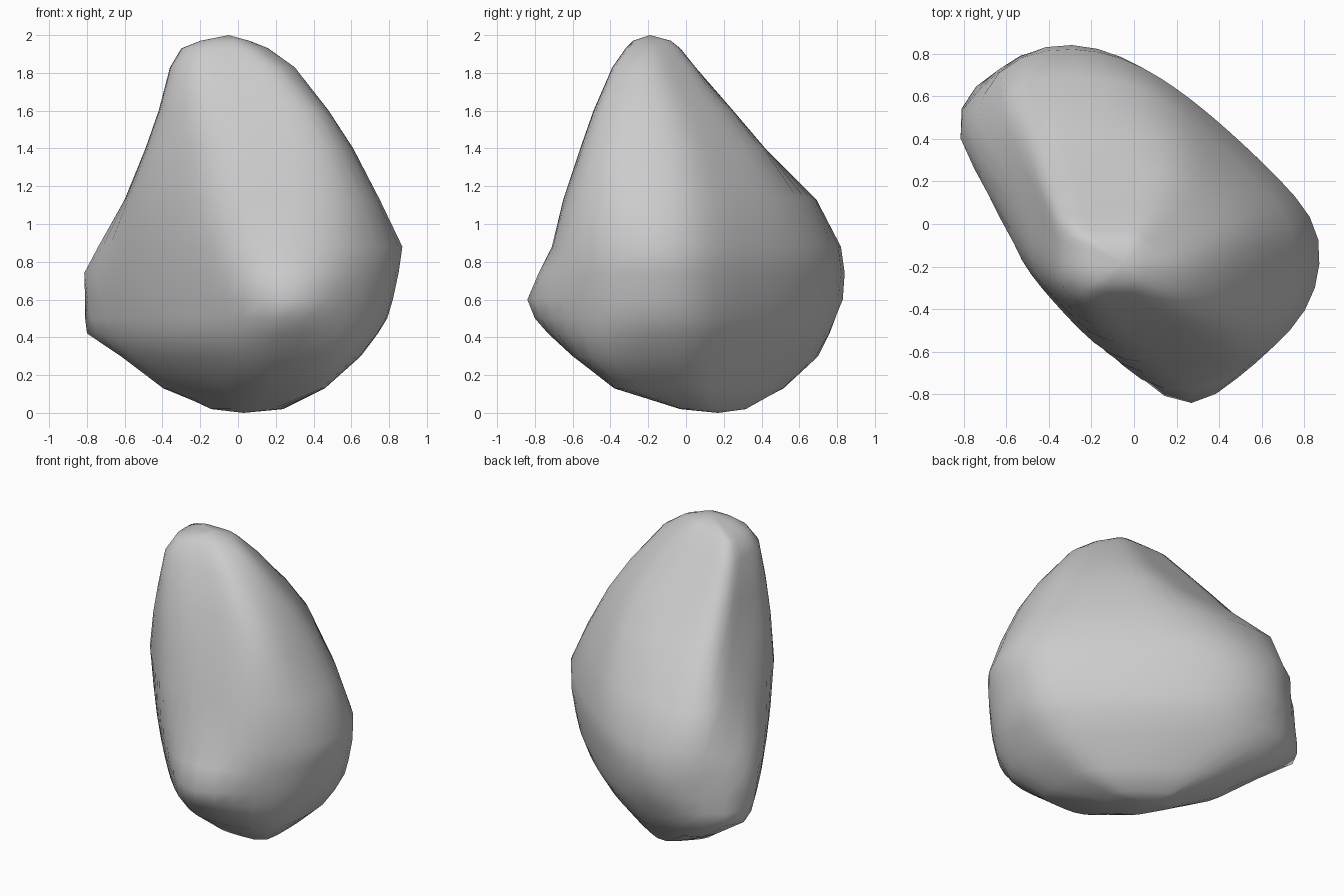
import bpy, bmesh, math
from mathutils import Vector

cube = bpy.data.objects.get("Cube")
if cube:
    bpy.data.objects.remove(cube)

# Stone outline per height: z, then the lowest and highest reach along
# x, y, the wide diagonal (x - y) and the thin diagonal (x + y)
LEVELS = [
    (.02, -.16, .24, -.03, .32, -.25, .15, -.03, .26),
    (.13, -.4, .46, -.38, .54, -.53, .55, -.2, .36),
    (.3, -.62, .65, -.6, .7, -.86, .76, -.38, .49),
    (.42, -.82, .74, -.73, .76, -.98, .82, -.45, .56),
    (.5, -.87, .79, -.8, .79, -.98, .84, -.47, .59),
    (.6, -.88, .82, -.84, .83, -.97, .86, -.49, .61),
    (.74, -.82, .85, -.78, .84, -.96, .87, -.51, .63),
    (.88, -.74, .87, -.71, .82, -.95, .87, -.52, .63),
    (1.13, -.6, .75, -.65, .69, -.91, .81, -.53, .55),
    (1.4, -.49, .61, -.56, .42, -.63, .71, -.51, .43),
    (1.6, -.42, .48, -.49, .25, -.45, .6, -.49, .3),
    (1.83, -.36, .3, -.39, .05, -.27, .42, -.45, .11),
    (1.93, -.3, .16, -.32, -.03, -.17, .28, -.38, .0),
    (1.97, -.2, .06, -.28, -.08, -.08, .2, -.3, -.05),
]
SIDES = 48
ROUNDING = 12
H = math.sqrt(.5)
# x, y, wide diagonal, thin diagonal
AXES = [Vector((1, 0)), Vector((0, 1)), Vector((H, -H)), Vector((H, H))]
# Bevels on the flat side's left end and on the rounded back
LEFT_BEVEL = Vector((-math.cos(math.pi / 6), -.5))
BACK_BEVEL = Vector((.5, math.cos(math.pi / 6)))
RAYS = [Vector((math.cos(math.tau * i / SIDES), math.sin(math.tau * i / SIDES)))
        for i in range(SIDES)]


def rounded_ring(normals, rooms):
    """Closed curve that rounds the corners between straight walls."""
    ring = []
    for ray in RAYS:
        total = sum((max(ray.dot(n), 0) / r) ** ROUNDING for n, r in zip(normals, rooms))
        ring.append(ray * total ** (-1 / ROUNDING))
    return ring


def outline(level):
    """Rounded ring that just touches the limits of one height."""
    z, x0, x1, y0, y1 = level[:5]
    thin_low, thin_high = level[7:]
    walls = [(LEFT_BEVEL, -thin_low * 1.02), (BACK_BEVEL, thin_high * 1.04)]
    for axis, low, high in zip(AXES, level[1::2], level[2::2]):
        walls += [(axis, high), (-axis, -low)]
    # centre the ring between the flat side and the back
    centre = Vector(((x0 + x1) / 2, (y0 + y1) / 2))
    thin = AXES[3]
    centre += thin * ((thin_low + thin_high) / 2 - centre.dot(thin))
    normals = [n for n, limit in walls]
    targets = [max(limit - centre.dot(n), .02) for n, limit in walls]
    # push each wall out until the rounded ring reaches its limit
    rooms = targets
    for step in range(25):
        ring = rounded_ring(normals, rooms)
        reached = [max(p.dot(n) for p in ring) for n in normals]
        rooms = [min(r + (t - a) * .6, t * 1.3)
                 for r, t, a in zip(rooms, targets, reached)]
    return [(*(centre + p), z) for p in rounded_ring(normals, rooms)]


# Loft the rings and close both ends with a point
bm = bmesh.new()
rings = [[bm.verts.new(p) for p in outline(level)] for level in LEVELS]
bottom = bm.verts.new((.03, .17, 0))
top = bm.verts.new((-.05, -.19, 2))
for i in range(SIDES):
    j = (i + 1) % SIDES
    for lower, upper in zip(rings, rings[1:]):
        bm.faces.new((lower[i], lower[j], upper[j], upper[i]))
    bm.faces.new((bottom, rings[0][j], rings[0][i]))
    bm.faces.new((top, rings[-1][i], rings[-1][j]))

bmesh.ops.recalc_face_normals(bm, faces=bm.faces)
mesh = bpy.data.meshes.new("stone")
bm.to_mesh(mesh)
bm.free()
stone = bpy.data.objects.new("stone", mesh)
bpy.context.collection.objects.link(stone)

# Plain grey stone colour
grey = bpy.data.materials.new("stone grey")
grey.use_nodes = True
grey.diffuse_color = (.6, .6, .6, 1)
grey.node_tree.nodes["Principled BSDF"].inputs["Base Color"].default_value = (.6, .6, .6, 1)
mesh.materials.append(grey)

bpy.ops.object.select_all(action="DESELECT")
stone.select_set(True)
bpy.context.view_layer.objects.active = stone
bpy.ops.object.shade_smooth_by_angle(angle=math.radians(50))
